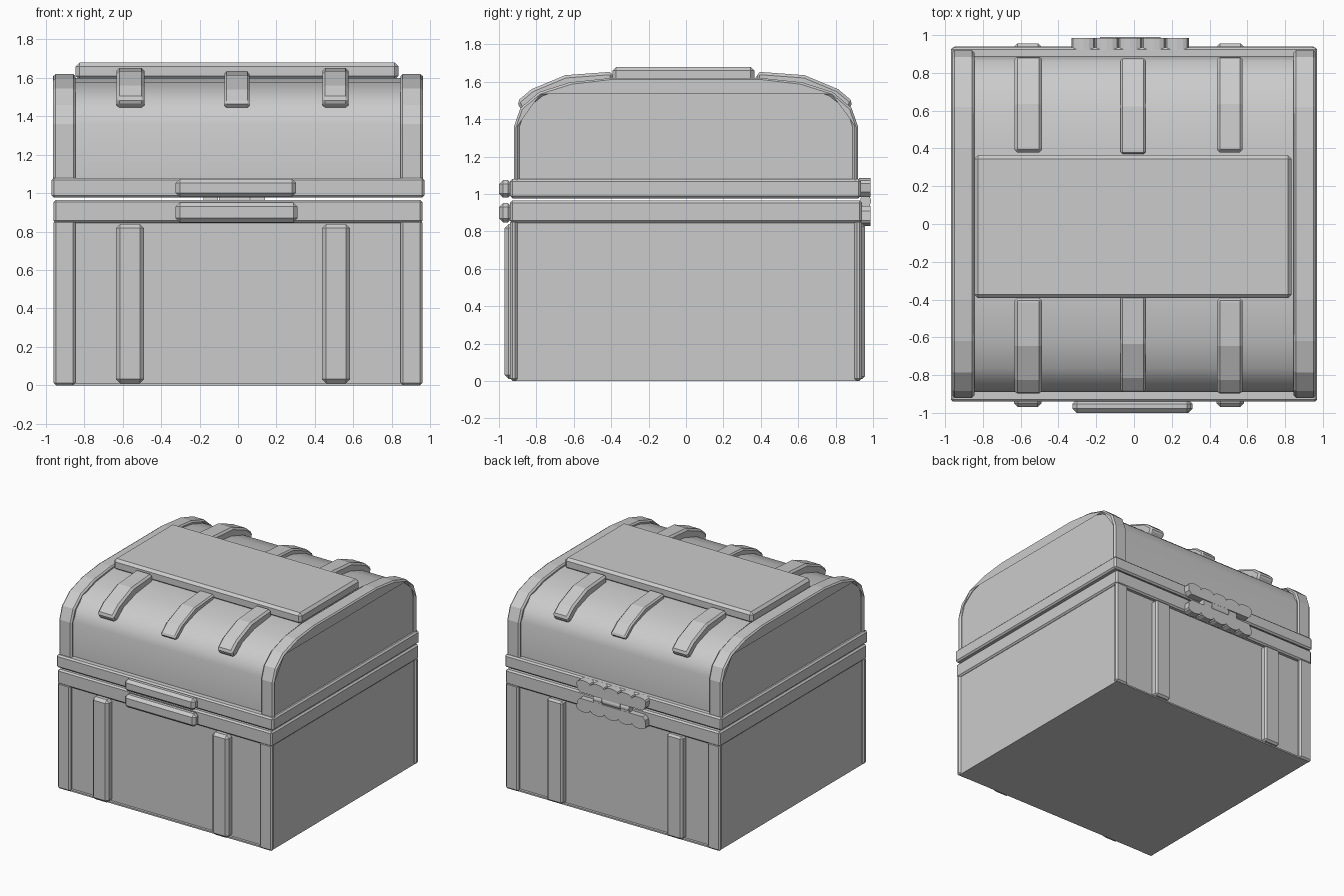
import bpy, bmesh, math
from mathutils import Vector

if "Cube" in bpy.data.objects:
    bpy.data.objects.remove(bpy.data.objects["Cube"])


def prism(name, pts, a0, a1, axis="x", bevel=0.0):
    """Extrude a 2D outline along x (outline in y,z) or along y (outline in x,z)."""
    def place(p, a):
        return Vector((a, p[0], p[1])) if axis == "x" else Vector((p[0], a, p[1]))
    bm = bmesh.new()
    face = bm.faces.new([bm.verts.new(place(p, a0)) for p in pts])
    ext = bmesh.ops.extrude_face_region(bm, geom=[face], use_keep_orig=True)
    shift = place((0, 0), a1 - a0)
    bmesh.ops.translate(bm, vec=shift, verts=[v for v in ext["geom"] if isinstance(v, bmesh.types.BMVert)])
    bmesh.ops.recalc_face_normals(bm, faces=bm.faces)
    mesh = bpy.data.meshes.new(name)
    bm.to_mesh(mesh)
    bm.free()
    ob = bpy.data.objects.new(name, mesh)
    bpy.context.collection.objects.link(ob)
    if bevel:
        mod = ob.modifiers.new("chamfer", "BEVEL")
        mod.width = bevel
        mod.segments = 1
        mod.limit_method = "ANGLE"
        mod.angle_limit = math.radians(40)
    return ob


def box(name, x0, x1, y0, y1, z0, z1, bevel=0.0):
    return prism(name, [(y0, z0), (y1, z0), (y1, z1), (y0, z1)], x0, x1, "x", bevel)


def smooth(ob):
    bpy.ops.object.select_all(action="DESELECT")
    ob.select_set(True)
    bpy.context.view_layer.objects.active = ob
    bpy.ops.object.shade_smooth_by_angle(angle=math.radians(35))


def arch(half):
    """Full arch from its +y half, listed bottom to top."""
    return half + [(-y, z) for y, z in reversed(half)]


# Chest body: recessed core, top rim, bottom lip and corner posts
box("body_core", -0.945, 0.945, -0.905, 0.905, 0.005, 0.95)
box("body_rim", -0.96, 0.96, -0.94, 0.94, 0.845, 0.965, 0.012)
box("body_bottom", -0.945, 0.945, -0.925, 0.925, 0, 0.012)
for sx in (-1, 1):
    for sy in (-1, 1):
        xs = sorted((sx * 0.845, sx * 0.96))
        ys = sorted((sy * 0.9, sy * 0.94))
        box("corner_post", *xs, *ys, 0, 0.86, 0.013)

# Upright straps on the front and back panels
for x in (-0.562, 0.51):
    box("front_strap", x - 0.073, x + 0.073, -0.97, -0.89, 0.01, 0.84, 0.022)
    box("back_strap", x - 0.07, x + 0.07, 0.89, 0.956, 0.01, 0.84, 0.015)

# Domed lid with rim, raised end bands and top plate
inner = [(0.89, 1.06), (0.89, 1.36), (0.86, 1.45), (0.765, 1.525), (0.61, 1.575), (0.4, 1.6)]
outer = [(0.92, 1.06), (0.92, 1.36), (0.885, 1.46), (0.785, 1.545), (0.62, 1.597), (0.4, 1.62)]
smooth(prism("lid_dome", arch(inner), -0.945, 0.945))
band = arch(outer) + list(reversed(arch(inner)))
for sx in (-1, 1):
    prism("lid_end_band", band, *sorted((sx * 0.845, sx * 0.962)), "x", 0.012)
box("lid_rim", -0.97, 0.97, -0.94, 0.935, 0.977, 1.08, 0.012)
box("lid_top_plate", -0.845, 0.835, -0.393, 0.365, 1.59, 1.68, 0.02)

# Curved ribs running from the top plate down the dome
rib_out = [(0.385, 1.65), (0.41, 1.652), (0.64, 1.635), (0.82, 1.56), (0.897, 1.495)]
rib_in = [(0.88, 1.453), (0.84, 1.44), (0.755, 1.51), (0.6, 1.56), (0.385, 1.58)]
for name, x, w, drop in (("lid_rib", -0.56, 0.073, 0), ("lid_rib", 0.507, 0.068, 0),
                         ("lid_middle_rib", -0.005, 0.066, 0.02)):
    for side in (-1, 1):
        pts = [(y - drop * 0.6, z - drop) for y, z in rib_out] + rib_in
        prism(name, [(side * y - 0.006, z) for y, z in pts], x - w, x + w, "x", 0.015)

# Front latch bars
box("latch_upper", -0.325, 0.303, -1.0, -0.93, 0.98, 1.075, 0.022)
box("latch_lower", -0.325, 0.31, -1.0, -0.93, 0.848, 0.952, 0.022)

# Back hinge: scalloped leaves, tabs and barrel
X0, X1, LOBES = -0.33, 0.29, 5
BY, BZ = 0.96, 0.962


def leaf(name, z_in, z_out):
    d = 1 if z_out > z_in else -1
    step = (X1 - X0) / LOBES
    z_mid = z_out - d * 0.028
    pts = [(X1 - 0.03, z_in), (X0 + 0.03, z_in), (X0 + 0.006, z_in + d * 0.025)]
    for i in range(LOBES):
        cx = X0 + step * (i + 0.5)
        for k in range(0 if i == 0 else 1, 7):
            t = math.pi * (1 - k / 6)
            pts.append((cx + step / 2 * math.cos(t), z_mid + d * 0.028 * math.sin(t)))
    pts.append((X1 - 0.006, z_in + d * 0.025))
    prism(name, pts, 0.925, 0.986, "y")


leaf("hinge_leaf_upper", 0.985, 1.085)
leaf("hinge_leaf_lower", 0.935, 0.83)
circle = [(BY + 0.03 * math.cos(k * math.pi / 6), BZ + 0.03 * math.sin(k * math.pi / 6)) for k in range(12)]
for a, b, up in ((-0.18, -0.104, False), (-0.1, 0.06, True), (0.064, 0.14, False)):
    smooth(prism("hinge_knuckle", circle, a, b))
    z0, z1 = (BZ, 1.0) if up else (0.92, BZ)
    box("hinge_tab", a, b, 0.945, 0.985, z0, z1)
